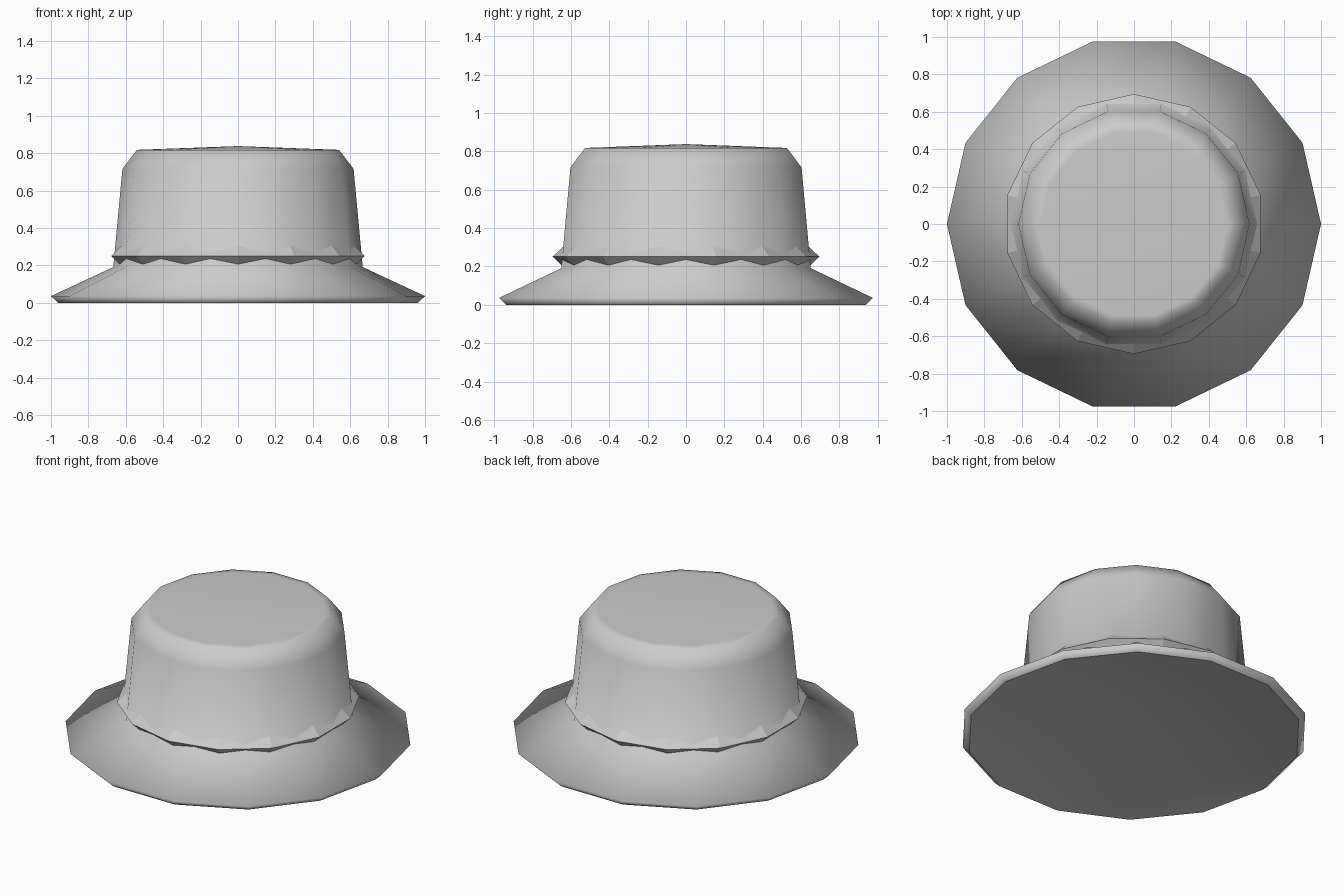
import bpy, bmesh, math

if "Cube" in bpy.data.objects:
    bpy.data.objects.remove(bpy.data.objects["Cube"])

SIDES = 14
grey = bpy.data.materials.new("felt grey")
grey.diffuse_color = (0.6, 0.6, 0.6, 1)
grey.use_nodes = True
grey.node_tree.nodes["Principled BSDF"].inputs["Base Color"].default_value = grey.diffuse_color


def lathe(name, profile, turn=0.0, closed=False):
    """Revolve (radius, z) points; radius 0 becomes a single pole vertex."""
    bm = bmesh.new()
    rings = []
    for r, z in profile:
        if r == 0:
            rings.append([bm.verts.new((0, 0, z))] * SIDES)
        else:
            angles = [2 * math.pi * (i + turn) / SIDES for i in range(SIDES)]
            rings.append([bm.verts.new((r * math.cos(a), r * math.sin(a), z)) for a in angles])
    pairs = list(zip(rings, rings[1:]))
    if closed:
        pairs.append((rings[-1], rings[0]))
    for a, b in pairs:
        for i in range(SIDES):
            j = (i + 1) % SIDES
            bm.faces.new(list(dict.fromkeys([a[i], a[j], b[j], b[i]])))
    bmesh.ops.recalc_face_normals(bm, faces=bm.faces)
    mesh = bpy.data.meshes.new(name)
    bm.to_mesh(mesh)
    bm.free()
    mesh.materials.append(grey)
    ob = bpy.data.objects.new(name, mesh)
    bpy.context.collection.objects.link(ob)
    return ob


# Hat body: hollow underside, rim, brim and crown in one profile
body = lathe("hat_body", [(0, 0.18), (0.962, 0.004), (1.0, 0.04), (0.667, 0.195),
                          (0.618, 0.72), (0.54, 0.822), (0.5, 0.8235), (0, 0.842)])

# Smooth felt with a crisp edge where the rim meets the underside
body.data.shade_smooth()
for edge in body.data.edges:
    if all(body.data.vertices[v].co.z < 0.01 for v in edge.vertices):
        edge.use_edge_sharp = True

# Hat band: diamond section ring, turned half a side against the crown
lathe("hat_band", [(0.695, 0.255), (0.64, 0.308), (0.585, 0.255), (0.64, 0.202)],
      turn=0.5, closed=True)

# Rest the rim on the ground plane
for ob in bpy.context.collection.objects:
    for v in ob.data.vertices:
        v.co.z -= 0.004
